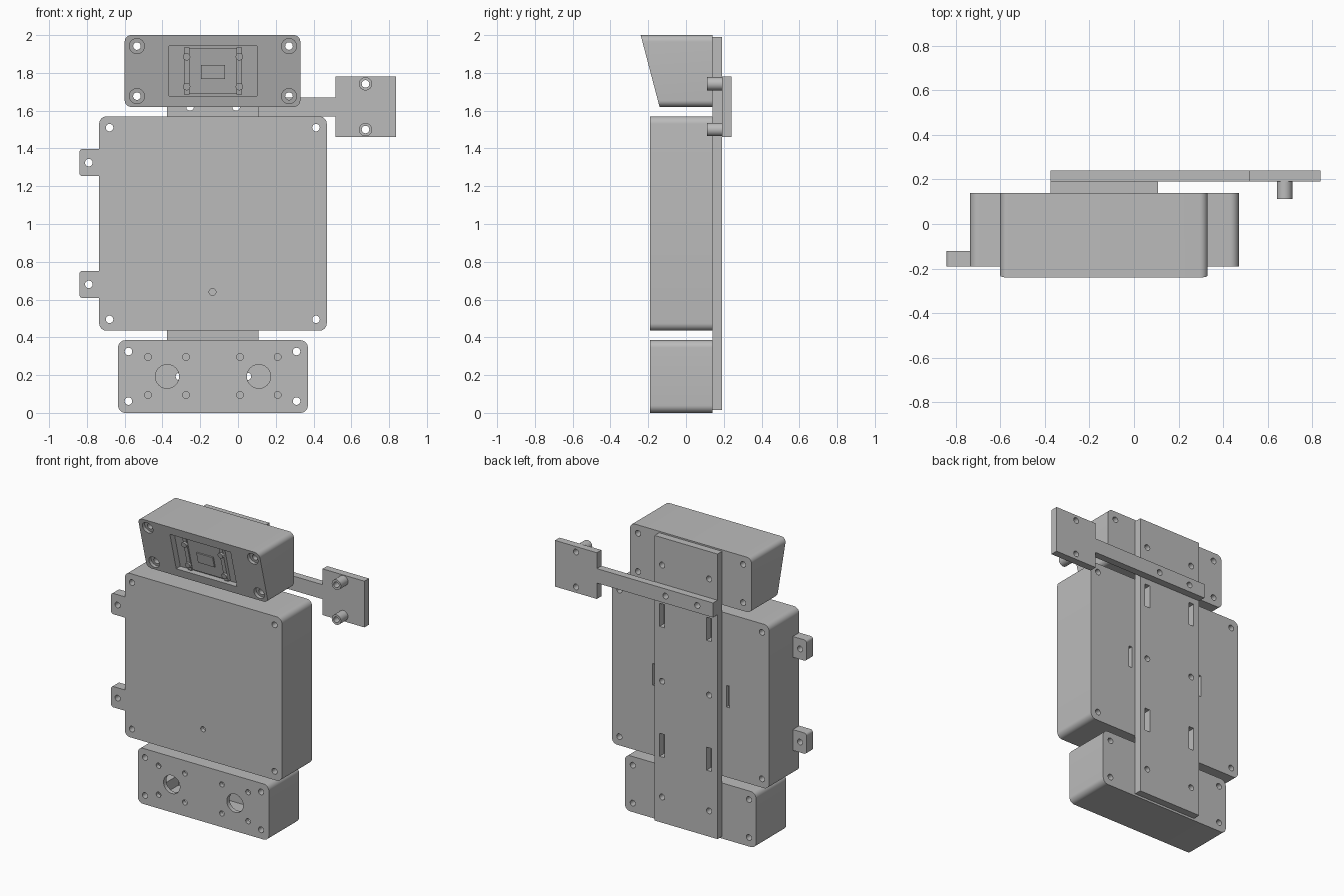
import bpy, bmesh, math

if "Cube" in bpy.data.objects:
    bpy.data.objects.remove(bpy.data.objects["Cube"], do_unlink=True)

grey = bpy.data.materials.new("plain_grey")
grey.use_nodes = True
colour = (0.5, 0.5, 0.5, 1)
grey.diffuse_color = colour
grey.node_tree.nodes["Principled BSDF"].inputs["Base Color"].default_value = colour
parts = []


def rect(x0, x1, z0, z1, r=0.0, steps=8):
    """Rectangle outline in the xz plane with rounded corners."""
    if r == 0:
        return [(x0, z0), (x1, z0), (x1, z1), (x0, z1)]
    centres = [(x1 - r, z1 - r), (x0 + r, z1 - r), (x0 + r, z0 + r), (x1 - r, z0 + r)]
    return [(cx + r * math.cos((q + s / steps) * math.pi / 2),
             cz + r * math.sin((q + s / steps) * math.pi / 2))
            for q, (cx, cz) in enumerate(centres) for s in range(steps + 1)]


def circle(x, z, r, sides=24):
    return [(x + r * math.cos(2 * math.pi * i / sides),
             z + r * math.sin(2 * math.pi * i / sides)) for i in range(sides)]


def prism(name, outline, front, back, keep=True):
    """Extrude an xz outline along y; each end is a number or a function of z."""
    at = lambda y, z: y(z) if callable(y) else y
    bm = bmesh.new()
    near = [bm.verts.new((x, at(front, z), z)) for x, z in outline]
    far = [bm.verts.new((x, at(back, z), z)) for x, z in outline]
    bm.faces.new(near)
    bm.faces.new(far)
    for i in range(len(near)):
        j = (i + 1) % len(near)
        bm.faces.new((near[i], near[j], far[j], far[i]))
    bmesh.ops.recalc_face_normals(bm, faces=bm.faces)
    mesh = bpy.data.meshes.new(name)
    bm.to_mesh(mesh)
    bm.free()
    mesh.materials.append(grey)
    obj = bpy.data.objects.new(name, mesh)
    bpy.context.scene.collection.objects.link(obj)
    if keep:
        parts.append(obj)
    return obj


def cut(obj, cuts):
    """Subtract a list of (outline, front, back) prisms and bake the result."""
    cutters = [prism("cutter", *c, keep=False) for c in cuts]
    for c in cutters:
        c.hide_render = True
        mod = obj.modifiers.new("cut", 'BOOLEAN')
        mod.operation, mod.solver, mod.object = 'DIFFERENCE', 'EXACT', c
    bpy.context.view_layer.update()
    baked = bpy.data.meshes.new_from_object(
        obj.evaluated_get(bpy.context.evaluated_depsgraph_get()))
    obj.modifiers.clear()
    obj.data = baked
    for c in cutters:
        bpy.data.objects.remove(c, do_unlink=True)


def grid(xs, zs):
    return [(x, z) for x in xs for z in zs]


def holes(points, r, front=-1, back=1):
    return [(circle(x, z, r), front, back) for x, z in points]


def cavity(x0, x1, z0, z1, front, back=0.11, wall=0.03, post=0.1):
    """Cross-shaped hollow that leaves solid corner posts for the screws."""
    return [(rect(x0 + wall, x1 - wall, z0 + post, z1 - post), front, back),
            (rect(x0 + post, x1 - post, z0 + wall, z1 - wall), front, back)]


FRONT, BACK, PLATE, REAR = -0.19, 0.14, 0.19, 0.24
hole_r = 0.02
rows = (-0.31, 0.05)          # columns of mounting holes on the spine

# Main enclosure
main = (-0.735, 0.47, 0.435, 1.57)
box = prism("main_enclosure", rect(*main, 0.04), FRONT, BACK)
cut(box, cavity(*main, -0.16)
    + holes(grid((-0.68, 0.413), (0.495, 1.51)), hole_r)
    + holes([(-0.135, 0.64)], 0.018, -1, -0.1)
    + holes(grid(rows, [0.995]), hole_r, 0.08, 1)
    + [(rect(x - 0.012, x + 0.012, 0.92, 1.07), 0.08, 1) for x in (-0.42, 0.147)])

# Side mounting tabs
for name, z in (("lower_side_tab", 0.68), ("upper_side_tab", 1.325)):
    tab = prism(name, rect(-0.84, -0.7, z - 0.072, z + 0.072, 0.018), FRONT, -0.12)
    cut(tab, [(rect(-0.735, -0.6, 0, 2), -1, 1)] + holes([(-0.79, z)], hole_r))

# Lower sensor box with two round openings
low = (-0.635, 0.37, 0.0, 0.385)
box = prism("lower_box", rect(*low, 0.04), FRONT, BACK)
cut(box, cavity(*low, -0.16)
    + holes(grid((-0.58, 0.31), (0.062, 0.325)), hole_r)
    + holes(grid((-0.476, -0.275, 0.01, 0.21), (0.095, 0.296)), 0.018, -1, -0.13)
    + holes([(-0.375, 0.193), (0.11, 0.193)], 0.063, -1, -0.1)
    + holes(grid(rows, [0.193]), hole_r, 0.08, 1))


# Upper box with a front that leans out towards the top
def lean(depth):
    return lambda z: -0.14 - 0.1 * (z - 1.62) / 0.38 + depth


top = (-0.60, 0.33, 1.62, 2.0)
corners = grid((-0.535, 0.27), (1.677, 1.942))
box = prism("upper_box", rect(*top, 0.035), lean(0), BACK)
cut(box, cavity(*top, lean(0.09))
    + holes(corners, hole_r)
    + holes(corners, 0.04, -1, lean(0.025))
    + [(rect(-0.365, 0.10, 1.677, 1.942), -1, lean(0.045))]
    + holes(grid(rows, [1.80]), hole_r, 0.08, 1))

# Module set into the upper box recess
panel = prism("module_panel", rect(-0.262, -0.002, 1.69, 1.93), lean(0.03), lean(0.046))
block = prism("module_block", rect(-0.195, -0.07, 1.767, 1.842), lean(0.02), lean(0.031))
for side, x in (("right", -0.272), ("left", 0.007)):
    prism(side + "_module_rail", rect(x - 0.014, x + 0.014, 1.685, 1.935),
          lean(0.02), lean(0.046))
    for level, z in (("lower", 1.727), ("upper", 1.885)):
        prism(f"{side}_{level}_module_screw", circle(x, z, 0.02, 12),
              lean(0.004), lean(0.021))

# Spine plate joining the three boxes
arm_holes = holes(grid((-0.254, -0.01), [1.62]), hole_r)
spine = prism("spine_plate", rect(-0.375, 0.108, 0.015, 1.99), BACK, PLATE)
cut(spine, holes(grid(rows, (0.193, 0.995, 1.80)), hole_r) + arm_holes
    + [(rect(x - 0.02, x + 0.02, z - 0.08, z + 0.08), -1, 1)
       for x, z in grid(rows, (0.55, 1.45))])

# Rear arm with its end plate, one outline
post_points = grid([0.675], (1.50, 1.742))
arm = prism("rear_arm", [(-0.375, 1.57), (0.515, 1.57), (0.515, 1.46), (0.836, 1.46),
                         (0.836, 1.78), (0.515, 1.78), (0.515, 1.67), (-0.375, 1.67)],
            PLATE, REAR)
cut(arm, arm_holes + holes(post_points, hole_r))

# Hollow standoffs on the end plate
for name, (x, z) in zip(("lower_standoff", "upper_standoff"), post_points):
    standoff = prism(name, circle(x, z, 0.035), 0.112, PLATE)
    cut(standoff, holes([(x, z)], hole_r))

# Smooth the curved corners and hole walls, keep edges sharp
bpy.ops.object.select_all(action='DESELECT')
for obj in parts:
    obj.select_set(True)
bpy.context.view_layer.objects.active = parts[0]
bpy.ops.object.shade_smooth_by_angle(angle=math.radians(30))
